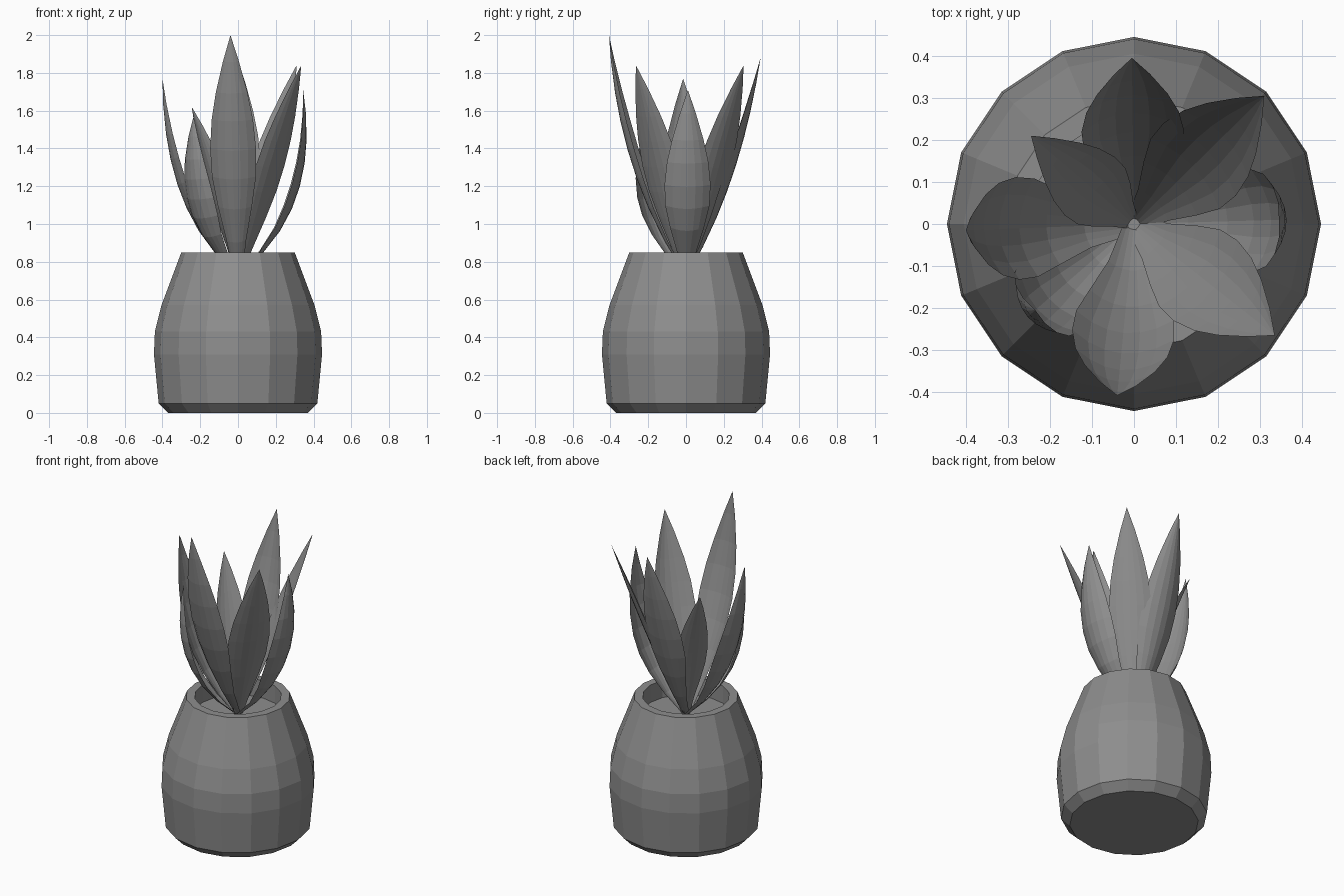
import bpy, bmesh, math
from mathutils import Vector

cube = bpy.data.objects.get("Cube")
if cube:
    bpy.data.objects.remove(cube, do_unlink=True)

# One plain grey covers pot, soil and leaves
grey = bpy.data.materials.new("plain_grey")
grey.use_nodes = True
colour = (0.27, 0.27, 0.27, 1)
grey.diffuse_color = colour
grey.node_tree.nodes["Principled BSDF"].inputs["Base Color"].default_value = colour


def finish(bm, name):
    mesh = bpy.data.meshes.new(name)
    bm.to_mesh(mesh)
    bm.free()
    mesh.materials.append(grey)
    obj = bpy.data.objects.new(name, mesh)
    bpy.context.collection.objects.link(obj)
    return obj


def lathe(name, profile, sides=16):
    """Spin (radius, height) points round z and cap both ends."""
    bm = bmesh.new()
    rings = []
    for r, z in profile:
        angles = [math.tau * i / sides for i in range(sides)]
        rings.append([bm.verts.new((r * math.cos(a), r * math.sin(a), z)) for a in angles])
    for low, high in zip(rings, rings[1:]):
        for i in range(sides):
            j = (i + 1) % sides
            bm.faces.new((low[i], low[j], high[j], high[i]))
    bm.faces.new(rings[0][::-1])
    bm.faces.new(rings[-1])
    return finish(bm, name)


# Pot: bevelled foot, rounded belly, narrow rim; its last ring caps off as the soil
lathe("pot", [(0.37, 0), (0.42, 0.05), (0.445, 0.31), (0.44, 0.43), (0.405, 0.57),
              (0.30, 0.85), (0.25, 0.85), (0.25, 0.74)])

# Half width of a leaf at steps along its length
OUTLINE = [(0, 0.025), (0.15, 0.052), (0.3, 0.09), (0.43, 0.117), (0.55, 0.122),
           (0.67, 0.11), (0.78, 0.084), (0.9, 0.043)]
ACROSS = 6


def leaf(name, tip, bend, width=1.0, depth=0.38):
    """Channelled blade arching from the soil to its tip."""
    out = Vector((tip[0], tip[1], 0))
    reach = out.length
    out.normalize()
    up = Vector((0, 0, 1))
    side = up.cross(out)
    p0, p1, p2 = Vector((0.01, 0.735)), Vector(bend), Vector((reach, tip[2]))
    bm = bmesh.new()
    rows = []
    for t, half in OUTLINE:
        p = p0 * (1 - t) ** 2 + p1 * 2 * t * (1 - t) + p2 * t * t
        d = ((p1 - p0) * (1 - t) + (p2 - p1) * t).normalized()
        inward = up * d.x - out * d.y
        row = []
        for k in range(ACROSS + 1):
            u = 2 * k / ACROSS - 1
            row.append(bm.verts.new(out * p.x + up * p.y + side * (u * half * width)
                                    + inward * (u * u * half * width * depth)))
        rows.append(row)
    end = bm.verts.new(out * reach + up * tip[2])
    for low, high in zip(rows, rows[1:]):
        for k in range(ACROSS):
            bm.faces.new((low[k], low[k + 1], high[k + 1], high[k]))
    for k in range(ACROSS):
        bm.faces.new((rows[-1][k], rows[-1][k + 1], end))
    return finish(bm, name)


# Eight leaves: tip position, then bend point as (reach, height)
leaf("leaf_back", (-0.005, 0.395, 1.88), (0.29, 1.2))
leaf("leaf_back_left", (0.31, 0.305, 1.84), (0.23, 1.2), depth=0.24)
leaf("leaf_back_right", (-0.245, 0.21, 1.62), (0.12, 1.12), 0.75, 0.24)
leaf("leaf_right", (-0.40, -0.015, 1.77), (0.40, 1.06))
leaf("leaf_front_right", (-0.235, -0.205, 1.57), (0.425, 1.02), 0.9)
leaf("leaf_front", (-0.04, -0.408, 2.0), (0.37, 1.28))
leaf("leaf_front_left", (0.335, -0.265, 1.84), (0.23, 1.2), depth=0.24)
leaf("leaf_left", (0.345, 0.01, 1.71), (0.445, 1.07))
